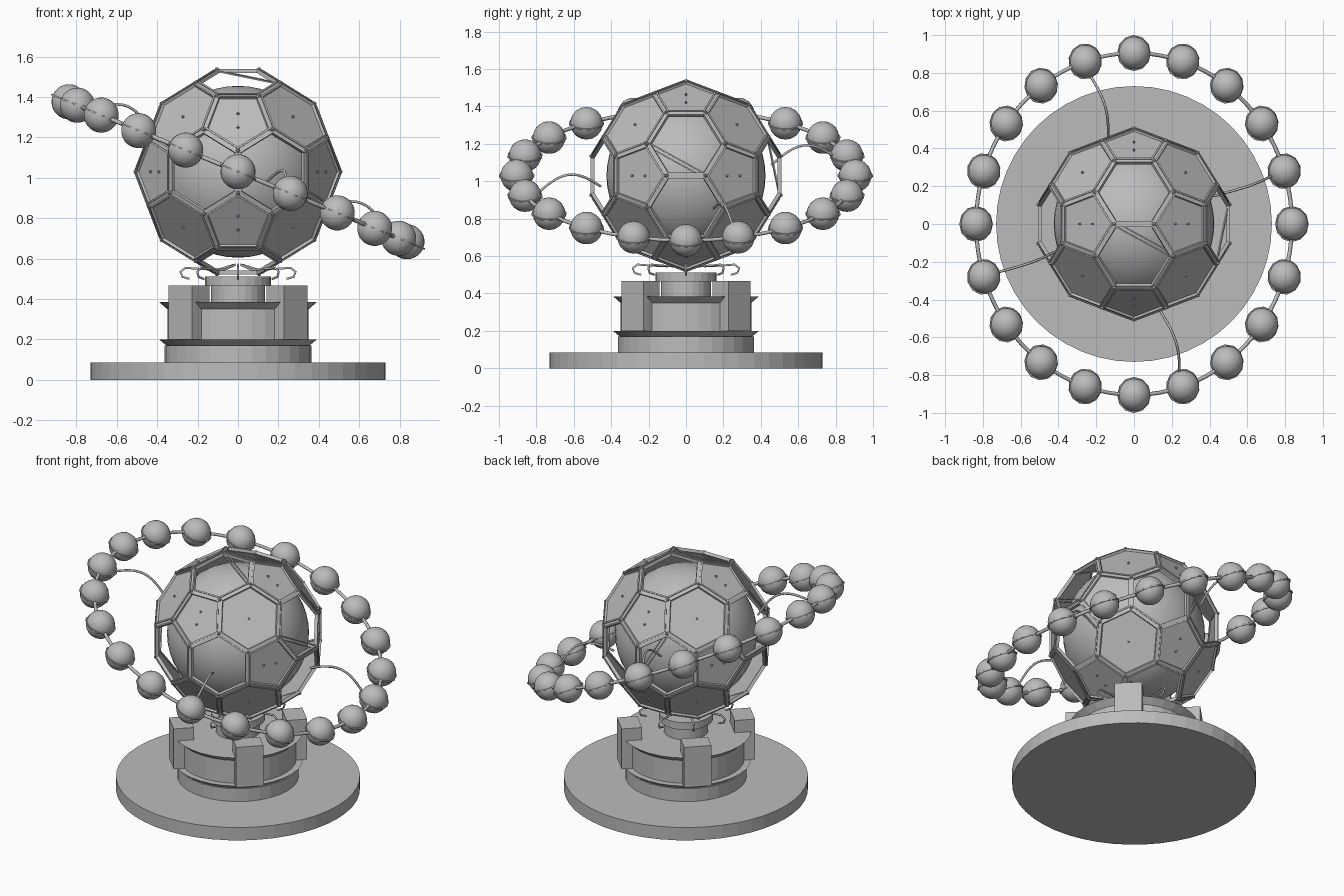
import bpy, bmesh, math
from mathutils import Vector, Matrix

old = bpy.data.objects.get("Cube")
if old:
    bpy.data.objects.remove(old, do_unlink=True)

grey = bpy.data.materials.new("plain grey")
grey.use_nodes = True
grey.diffuse_color = (0.5, 0.5, 0.5, 1)
grey.node_tree.nodes["Principled BSDF"].inputs["Base Color"].default_value = (0.5, 0.5, 0.5, 1)

CENTRE = Vector((0, 0, 1.03))
TILT = Matrix.Translation(CENTRE) @ Matrix.Rotation(math.radians(22.5), 4, 'Y')


def finish(name, bm, smooth=False):
    mesh = bpy.data.meshes.new(name)
    bm.to_mesh(mesh)
    bm.free()
    obj = bpy.data.objects.new(name, mesh)
    bpy.context.collection.objects.link(obj)
    mesh.materials.append(grey)
    if smooth:
        mesh.polygons.foreach_set("use_smooth", [True] * len(mesh.polygons))
    return obj


def frustum(bm, r1, r2, z1, z2, sides=32, matrix=Matrix()):
    place = matrix @ Matrix.Translation((0, 0, (z1 + z2) / 2))
    bmesh.ops.create_cone(bm, cap_ends=True, segments=sides, radius1=r1,
                          radius2=r2, depth=z2 - z1, matrix=place)


def ball(bm, radius, place, segments=24):
    bmesh.ops.create_uvsphere(bm, u_segments=segments, v_segments=segments // 2,
                              radius=radius, matrix=place)


def bar(bm, a, b, width, depth, shift=0):
    along = (b - a).normalized()
    out = ((a + b) / 2).normalized()
    side = out.cross(along)
    basis = Matrix((along, side, out)).transposed().to_4x4()
    size = Matrix.Diagonal(((b - a).length, width, depth, 1))
    bmesh.ops.create_cube(bm, size=1, matrix=Matrix.Translation(
        CENTRE + (a + b) / 2 + side * shift) @ basis @ size)


def wire(name, paths, radius, matrix, cyclic=False):
    curve = bpy.data.curves.new(name, 'CURVE')
    curve.dimensions = '3D'
    curve.bevel_depth = radius
    curve.bevel_resolution = 1
    for path in paths:
        spline = curve.splines.new('POLY')
        spline.points.add(len(path) - 1)
        for point, co in zip(spline.points, path):
            point.co = (*(matrix @ Vector(co)), 1)
        spline.use_cyclic_u = cyclic
    curve.materials.append(grey)
    obj = bpy.data.objects.new(name, curve)
    bpy.context.collection.objects.link(obj)


def polar(r, angle, z):
    return (r * math.cos(angle), r * math.sin(angle), z)


# Pedestal: disc, flared drum and neck
for name, r1, r2, z1, z2, sides in [
        ("base_disc", .73, .73, 0, .085, 48),
        ("lower_drum", .363, .363, .085, .17, 32),
        ("lower_flange", .35, .39, .167, .2, 32),
        ("upper_drum", .35, .35, .2, .352, 32),
        ("upper_flange", .35, .39, .35, .385, 32),
        ("neck", .133, .133, .385, .466, 24),
        ("neck_cap", .163, .163, .465, .512, 24)]:
    bm = bmesh.new()
    frustum(bm, r1, r2, z1, z2, sides)
    finish(name, bm)

# Four diagonal pedestal blocks
bm = bmesh.new()
for i in range(4):
    turn = Matrix.Rotation(math.radians(45 + 90 * i), 4, 'Z')
    bmesh.ops.create_cube(bm, size=1, matrix=turn @ Matrix.Translation((.343, 0, .333))
                          @ Matrix.Diagonal((.124, .165, .266, 1)))
finish("pedestal_blocks", bm)

# Curled support wires beneath the globe
hook = [(.02, .57), (.1, .545), (.2, .55), (.26, .555), (.285, .535), (.275, .51), (.24, .5)]
wire("support_wires", [[polar(r, math.pi / 4 * i, z) for r, z in hook]
                       for i in range(8)], .006, Matrix())

# Inner globe
bm = bmesh.new()
ball(bm, .425, Matrix.Translation(CENTRE), 48)
finish("inner_globe", bm, True)

# Truncated icosahedron used as the pattern for the cage
phi = (1 + 5 ** .5) / 2
ico = []
for s in (-1, 1):
    for t in (-phi, phi):
        ico += [Vector((s, 0, t)), Vector((t, s, 0)), Vector((0, t, s))]
pattern = bmesh.new()
for a in ico:
    for b in ico:
        if 1.9 < (a - b).length < 2.1:
            pattern.verts.new(((2 * a + b) / 3).normalized() * .51)
bmesh.ops.convex_hull(pattern, input=pattern.verts)
bmesh.ops.dissolve_limit(pattern, angle_limit=.05, verts=pattern.verts, edges=pattern.edges)

# Cage: a web with two rails on each edge, and a stud on each corner
bm = bmesh.new()
for edge in pattern.edges:
    a, b = (v.co for v in edge.verts)
    bar(bm, a, b, .03, .01)
    for shift in (-.012, .012):
        bar(bm, a, b, .009, .02, shift)
for v in pattern.verts:
    ball(bm, .01, Matrix.Translation(CENTRE + v.co * 1.015), 8)

# Thin braces across one open cell on each axis
for i in range(3):
    ends = [Vector((-.1, 0, .499)), Vector((.2, -.165, .437))]
    if i == 1:
        ends = [Vector((-p.x, -p.y, p.z)) for p in ends]
    a, b = (Vector([p[(k - i) % 3] for k in range(3)]) for p in ends)
    for shift in (-.01, .01):
        bar(bm, a, b, .007, .007, shift)
finish("cage_frame", bm)

# Panels on pentagons and diagonal hexagons, with small pins
panels, pins = bmesh.new(), bmesh.new()
for face in pattern.faces:
    mid = face.calc_center_median()
    n = mid.normalized()
    pentagon = len(face.verts) == 5
    if not pentagon and min(abs(c) for c in n) < .3:
        continue
    rings = []
    for lift in (-.008, .002):
        rings.append([panels.verts.new(CENTRE + mid + (v.co - mid) * .97 + n * lift)
                      for v in face.verts])
    low, high = rings
    panels.faces.new(high)
    panels.faces.new(low[::-1])
    for k in range(len(low)):
        j = (k + 1) % len(low)
        panels.faces.new((low[k], low[j], high[j], high[k]))
    spots = [mid]
    if pentagon:
        flat = min(range(3), key=lambda k: abs(n[k]))
        axis = Vector([k == flat for k in range(3)])
        spots = [mid + n.cross(axis) * d for d in (-.04, .04)]
    for spot in spots:
        turn = n.to_track_quat('Z', 'Y').to_matrix().to_4x4()
        frustum(pins, .008, .006, -.004, .012, 6, Matrix.Translation(CENTRE + spot) @ turn)
bmesh.ops.recalc_face_normals(panels, faces=panels.faces)
finish("cage_panels", panels)
finish("panel_pins", pins)
pattern.free()

# Tilted ring with twenty beads and their seam discs
RING, BEADS = .905, 20
wire("ring_rail", [[polar(RING, math.tau * i / 80, 0) for i in range(80)]],
     .011, TILT, True)
beads, seams = bmesh.new(), bmesh.new()
for i in range(BEADS):
    place = TILT @ Matrix.Translation(polar(RING, math.tau * i / BEADS, 0)) \
        @ Matrix.Rotation(math.tau * i / BEADS, 4, 'Z')
    ball(beads, .087, place)
    frustum(seams, .095, .095, -.004, .004, 12, place)
finish("ring_beads", beads, True)
finish("bead_seams", seams)

# Arched wires from the cage to the ring
arches = []
for i in range(4):
    angle = math.radians(18 + 90 * i)
    arches.append([polar(.48 + .36 * k / 12, angle, .09 * math.sin(math.pi * k / 12))
                   for k in range(13)])
wire("ring_struts", arches, .007, TILT)
